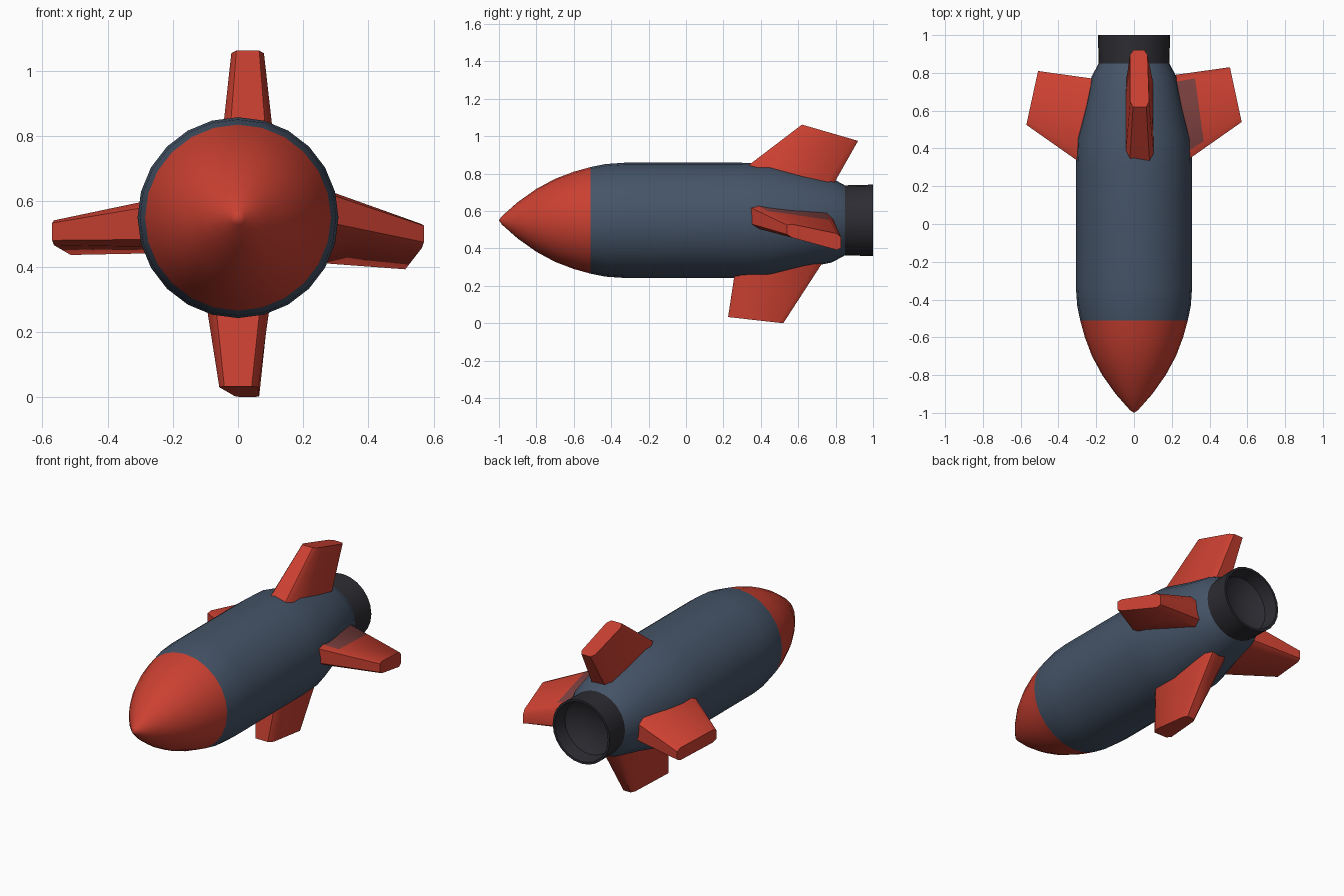
import bpy, bmesh, math
from mathutils import Vector

if "Cube" in bpy.data.objects:
    bpy.data.objects.remove(bpy.data.objects["Cube"])

CZ = 0.55      # height of the body axis
SIDES = 24


def material(name, rgb):
    m = bpy.data.materials.new(name)
    m.diffuse_color = (*rgb, 1)
    m.use_nodes = True
    m.node_tree.nodes["Principled BSDF"].inputs["Base Color"].default_value = m.diffuse_color
    return m


RED = material("red", (0.60, 0.052, 0.031))
BLUE = material("slate blue", (0.060, 0.089, 0.138))
DARK = material("charcoal", (0.026, 0.025, 0.032))
DULL = material("dull red", (0.20, 0.052, 0.050))


def finish(name, bm, mats, angle):
    bmesh.ops.recalc_face_normals(bm, faces=bm.faces)
    me = bpy.data.meshes.new(name)
    bm.to_mesh(me)
    bm.free()
    ob = bpy.data.objects.new(name, me)
    bpy.context.collection.objects.link(ob)
    for m in mats:
        me.materials.append(m)
    bpy.ops.object.select_all(action='DESELECT')
    ob.select_set(True)
    bpy.context.view_layer.objects.active = ob
    bpy.ops.object.shade_smooth_by_angle(angle=math.radians(angle))
    return ob


def lathe(name, profile, mat, angle=40):
    """Spin a (y, radius) profile around the body axis."""
    bm = bmesh.new()
    rings = []
    for y, r in profile:
        if r == 0:
            rings.append([bm.verts.new((0, y, CZ))] * SIDES)
        else:
            rings.append([bm.verts.new((r * math.sin(2 * math.pi * i / SIDES), y,
                                        CZ + r * math.cos(2 * math.pi * i / SIDES)))
                          for i in range(SIDES)])
    for a, b in zip(rings, rings[1:]):
        for i in range(SIDES):
            j = (i + 1) % SIDES
            bm.faces.new(list(dict.fromkeys((a[i], a[j], b[j], b[i]))))
    return finish(name, bm, [mat], angle)


def fin(name, root, tip, thick, patch=False):
    """Loft a blunt fin; root and tip hold (lead, trail, lead half width, trail half width)."""
    axis = Vector(thick)

    def section(t):
        lead, trail = (Vector(root[k]).lerp(Vector(tip[k]), t) for k in (0, 1))
        wl, wt = (root[k] + (tip[k] - root[k]) * t for k in (2, 3))
        pts = [(0, -0.7 * wl), (0, 0.7 * wl), (0.09, wl), (0.92, wt * 1.1),
               (1, wt * 0.7), (1, -wt * 0.7), (0.92, -wt * 1.1), (0.09, -wl)]
        return [bm.verts.new(lead.lerp(trail, u) + axis * w) for u, w in pts]

    bm = bmesh.new()
    rings = [section(t) for t in (0, 0.47, 1)]
    for s, (a, b) in enumerate(zip(rings, rings[1:])):
        for i in range(8):
            j = (i + 1) % 8
            f = bm.faces.new((a[i], a[j], b[j], b[i]))
            # discoloured strip on the upper side by the hull
            f.material_index = 1 if patch and s == 0 and i == 2 else 0
    bm.faces.new(rings[0])
    bm.faces.new(rings[-1])
    return finish(name, bm, [RED, DULL], 48)


# Nose cone and hull share the ring at the paint line
lathe("nose_cone", [(-1, 0), (-0.985, 0.022), (-0.9, 0.097), (-0.8, 0.168),
                    (-0.7, 0.222), (-0.6, 0.26), (-0.51, 0.285)], RED)
lathe("hull", [(-0.51, 0.285), (-0.43, 0.301), (-0.33, 0.308), (0.3, 0.308),
               (0.45, 0.302), (0.62, 0.258), (0.78, 0.225), (0.85, 0.187),
               (0.85, 0)], BLUE)

# Hollow exhaust nozzle
lathe("nozzle", [(0.84, 0.187), (1.0, 0.191), (1.0, 0.178), (0.92, 0.165),
                 (0.88, 0.11), (0.865, 0)], DARK)

# Four tail fins, each with its own sweep
fin("top_fin", ((0.03, 0.21, 0.75), (0.03, 0.73, 0.64), 0.085, 0.075),
    ((0.03, 0.62, 1.062), (0.025, 0.92, 0.975), 0.05, 0.042), (1, 0, 0))
fin("bottom_fin", ((0.0, 0.27, 0.33), (0.0, 0.76, 0.37), 0.105, 0.065),
    ((0.0, 0.225, 0.033), (0.03, 0.52, 0.0), 0.06, 0.034), (1, 0, 0))
fin("right_fin", ((0.2, 0.28, 0.60), (0.15, 0.78, 0.51), 0.07, 0.09),
    ((0.57, 0.54, 0.50), (0.508, 0.83, 0.43), 0.036, 0.04), (0, 0, 1), True)
fin("left_fin", ((-0.2, 0.265, 0.54), (-0.15, 0.76, 0.53), 0.08, 0.08),
    ((-0.57, 0.525, 0.507), (-0.508, 0.81, 0.47), 0.038, 0.034), (0, 0, 1))
